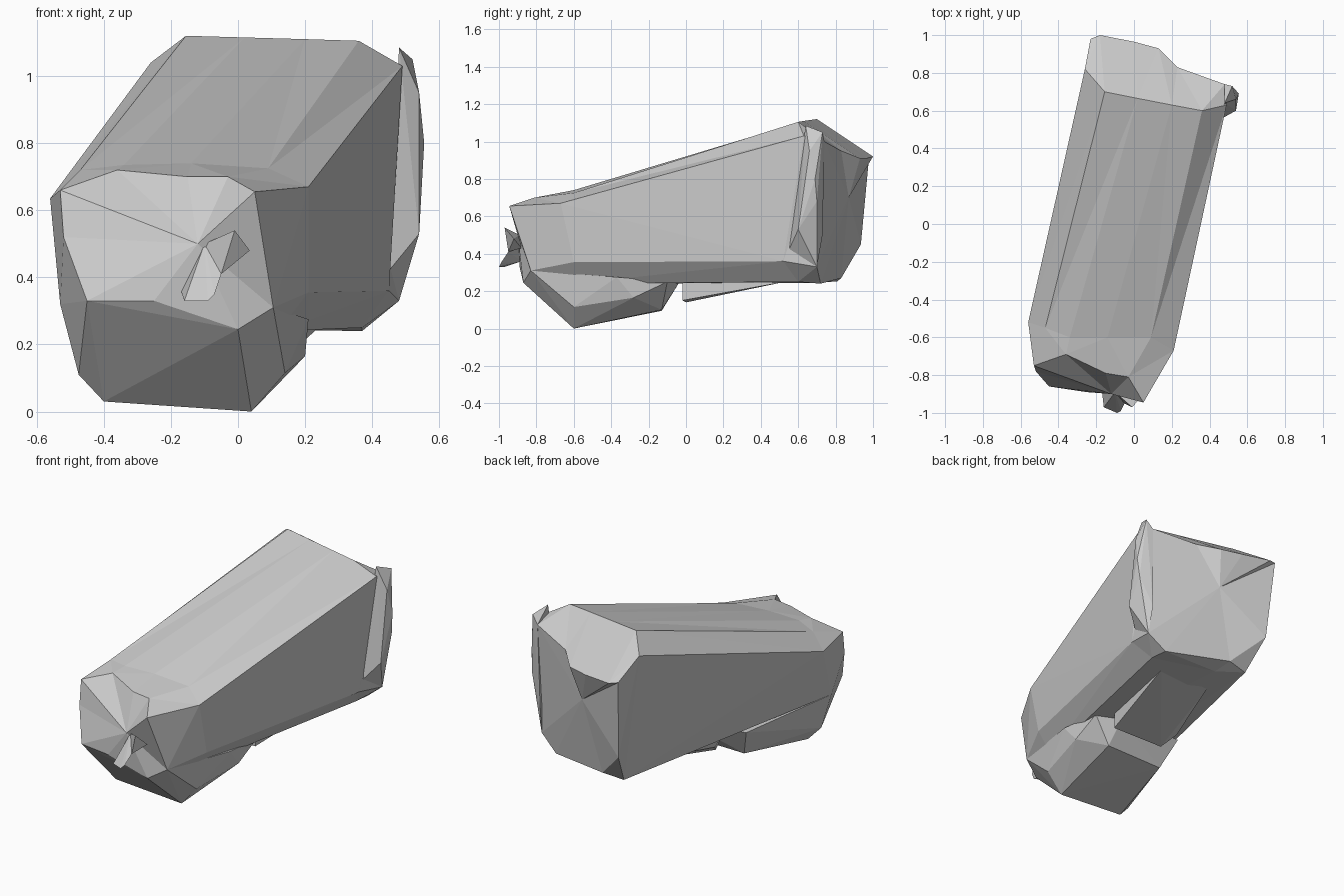
import bpy
import bmesh


def finish(name, bm):
    bmesh.ops.recalc_face_normals(bm, faces=bm.faces)
    mesh = bpy.data.meshes.new(name)
    bm.to_mesh(mesh)
    bm.free()
    obj = bpy.data.objects.new(name, mesh)
    bpy.context.collection.objects.link(obj)
    return obj


def hull(name, points):
    """Faceted chunk of stone wrapped around a few corner points."""
    bm = bmesh.new()
    for p in points:
        bm.verts.new(p)
    bmesh.ops.convex_hull(bm, input=bm.verts)
    loose = [v for v in bm.verts if not v.link_faces]
    bmesh.ops.delete(bm, geom=loose, context='VERTS')
    return finish(name, bm)


def loft(name, rings, front_mid, back_mid):
    """Skin cross-sections and close both ends with a fan."""
    bm = bmesh.new()
    loops = [[bm.verts.new(p) for p in ring] for ring in rings]
    n = len(loops[0])
    for a, b in zip(loops, loops[1:]):
        for i in range(n):
            j = (i + 1) % n
            bm.faces.new((a[i], a[j], b[j], b[i]))
    for loop, mid in ((loops[0], front_mid), (loops[-1], back_mid)):
        c = bm.verts.new(mid)
        for i in range(n):
            bm.faces.new((loop[i], loop[(i + 1) % n], c))
    bmesh.ops.triangulate(bm, faces=[f for f in bm.faces if len(f.verts) > 3])
    return finish(name, bm)


# Main boulder: sections from front to back, each starting at the lower left
front_lip = [(-.45, -.86, .33), (-.52, -.78, .52), (-.53, -.75, .66),
             (-.36, -.69, .72), (-.15, -.79, .70), (-.03, -.81, .70),
             (.05, -.945, .655), (.105, -.83, .31), (0, -.87, .245),
             (-.25, -.89, .33)]
front_body = [(-.53, -.64, .32), (-.56, -.52, .635), (-.47, -.55, .72),
              (-.34, -.60, .735), (-.14, -.60, .74), (.09, -.60, .725),
              (.21, -.67, .67), (.21, -.60, .355), (.12, -.60, .24),
              (-.25, -.60, .27)]
back_body = [(-.15, .81, .253), (-.26, .82, 1.04), (-.155, .70, 1.12),
             (.02, .665, 1.115), (.20, .63, 1.11), (.36, .60, 1.105),
             (.49, .63, 1.03), (.45, .52, .36), (.37, .60, .25),
             (0, .72, .245)]
back_lip = [(-.20, .935, .45), (-.23, .98, .93), (-.18, 1.0, .92),
            (0, .965, .91), (.13, .93, .91), (.23, .83, .95),
            (.48, .74, 1.0), (.48, .70, .33), (.37, .72, .24),
            (-.02, .83, .27)]
loft("boulder_body", [front_lip, front_body, back_body, back_lip],
     (-.12, -.90, .50), (.09, .87, .70))

# Bulge that the stone rests on
hull("front_foot", [
    (-.40, -.60, .03), (.04, -.60, 0), (.14, -.60, .115), (.20, -.28, .165),
    (-.30, -.13, .095), (.08, -.13, .10), (-.475, -.62, .11),
    (0, -.87, .245), (.105, -.83, .31), (-.45, -.86, .33),
    (-.25, -.89, .33), (-.53, -.64, .32), (.21, -.37, .275),
    (.20, -.10, .25), (-.37, -.05, .27), (.06, -.04, .24)])

# Shallow wedge under the back half
hull("rear_wedge", [
    (.13, -.02, .15), (.13, -.02, .25), (-.20, 0, .14), (-.25, .08, .20),
    (-.29, .05, .29), (.24, .53, .25), (-.10, .53, .25), (.08, .20, .31)])

# Sliver split off the right back corner
hull("corner_flake", [
    (.48, .64, 1.085), (.52, .73, 1.05), (.54, .66, .95), (.555, .69, .80),
    (.545, .70, .68), (.54, .60, .53), (.48, .70, .33), (.45, .55, .42),
    (.48, .74, 1.0), (.47, .73, .50)])

# Jagged splinters on the front face
hull("upper_splinter", [
    (-.10, -.89, .50), (-.01, -.97, .54), (.035, -.92, .48),
    (-.05, -.95, .41), (-.06, -.88, .43)])
hull("lower_splinter", [
    (-.10, -.89, .50), (-.05, -.95, .41), (-.07, -.99, .35),
    (-.09, -1.0, .33), (-.16, -.97, .33), (-.17, -.88, .36)])
